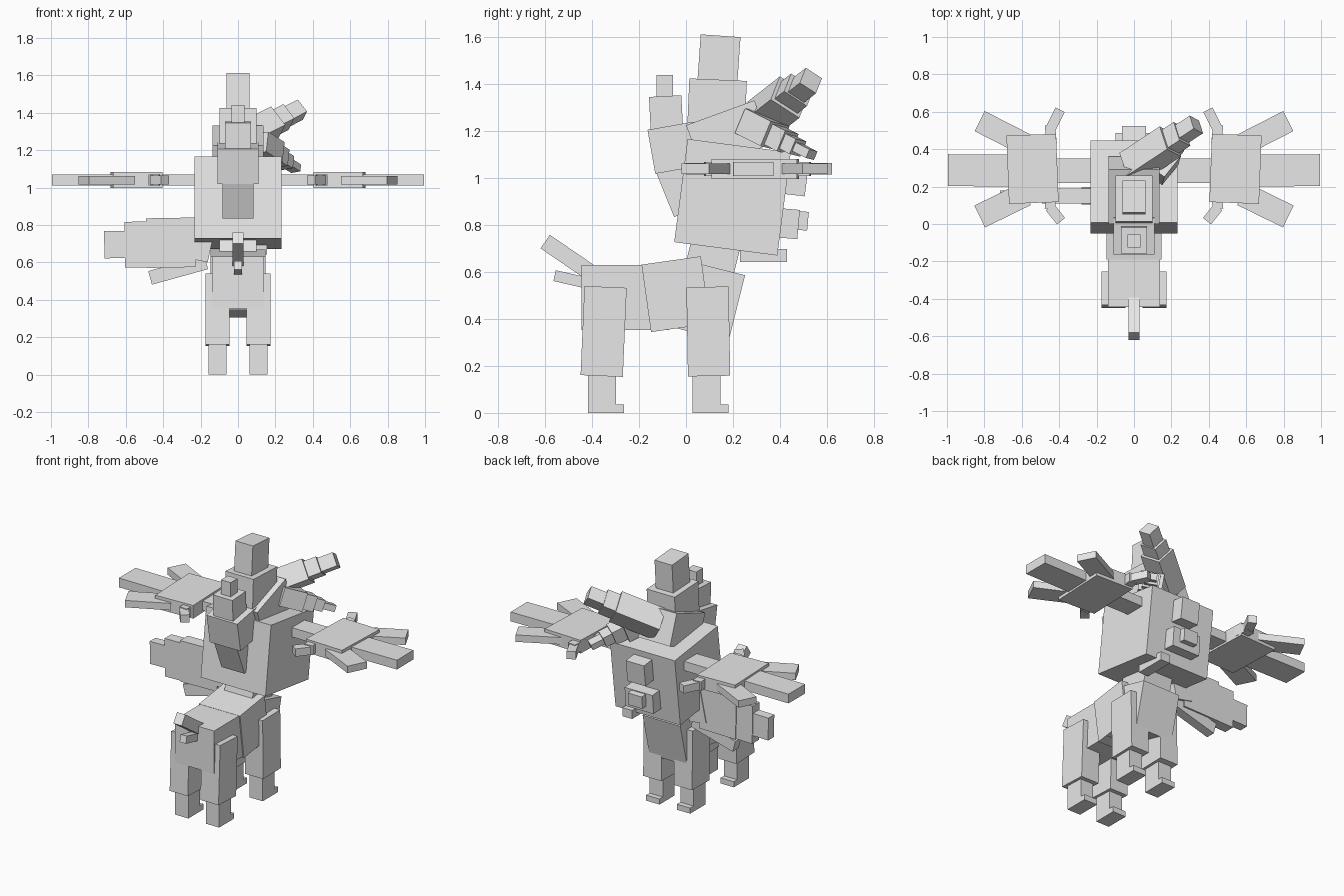
import bpy
from math import radians
from mathutils import Vector, Matrix

cube = bpy.data.objects.get("Cube")
if cube:
    bpy.data.objects.remove(cube, do_unlink=True)

grey = bpy.data.materials.new("plain_grey")
grey.use_nodes = True
grey.diffuse_color = (0.8, 0.8, 0.8, 1)
grey.node_tree.nodes["Principled BSDF"].inputs["Base Color"].default_value = (0.8, 0.8, 0.8, 1)


def block(name, centre, size, rotation):
    bpy.ops.mesh.primitive_cube_add(size=1)
    ob = bpy.context.object
    ob.name = name
    ob.data.materials.append(grey)
    ob.matrix_world = (Matrix.Translation(centre) @ rotation.to_4x4()
                       @ Matrix.Diagonal((*size, 1)))
    return ob


def box(name, centre, size, pitch=0, axis='X'):
    """Box turned about one axis, in degrees."""
    return block(name, centre, size, Matrix.Rotation(radians(pitch), 3, axis))


def bar(name, start, end, width, height, up=(0, 0, 1)):
    """Box running from one point to another."""
    start, end = Vector(start), Vector(end)
    along = (end - start).normalized()
    side = Vector(up).cross(along).normalized()
    top = along.cross(side)
    turn = Matrix((along, side, top)).transposed()
    return block(name, (start + end) / 2, ((end - start).length, width, height), turn)


def chain(name, start, direction, up, links):
    """Row of boxes placed end to end: length, width, height."""
    pos, step = Vector(start), Vector(direction).normalized()
    for i, (length, width, height) in enumerate(links, 1):
        end = pos + step * length
        bar(f"{name}_{i}", pos, end, width, height, up)
        pos = end


# Four-legged lower body
box("hindquarters", (0, -.26, .492), (.28, .37, .277))
box("middle_body", (0, -.043, .506), (.294, .255, .29), 8)
box("chest", (0, .1, .475), (.27, .24, .29), -14)
box("waist", (0, .11, .65), (.2, .21, .16), -14)

# Legs
for side, s in (("left", 1), ("right", -1)):
    for kind, y, tilt in (("hind", -.351, -2.5), ("fore", .095, 1)):
        box(f"{side}_{kind}_upper_leg", (s * .11, y, .347), (.13, .18, .38), tilt)
        box(f"{side}_{kind}_lower_leg", (s * .11, y - .007, .09), (.095, .12, .18))
        box(f"{side}_{kind}_foot", (s * .11, y + .011, .018), (.095, .152, .036))

# Tail
bar("upper_tail", (0, -.41, .60), (0, -.60, .73), .06, .07)
bar("lower_tail", (0, -.42, .553), (0, -.56, .585), .045, .047)

# Large upper torso with stepped nose and front blocks
box("torso", (0, .198, .919), (.464, .443, .443), -7.4)
box("nose_base", (0, .43, .807), (.2, .1, .125), -5)
box("nose_tip", (0, .48, .82), (.1, .08, .08), -5)
box("chest_block", (0, .45, 1.0), (.13, .13, .14), -7)
bar("chin_bar", (.12, .23, .67), (.12, .43, .67), .07, .055, (0, .2, 1))

# Neck and tall crest
box("neck", (0, .18, 1.185), (.275, .31, .2), 20)
box("crest_base", (0, .132, 1.31), (.2, .245, .22), -2.5)
box("crest_top", (0, .14, 1.5), (.125, .17, .215), -4)

# Back hump with stacked spikes
box("hump_lower", (0, -.015, .96), (.165, .16, .205), 22)
box("hump", (0, -.049, 1.13), (.22, .2, .19), 10)
box("spike_base", (0, -.085, 1.275), (.14, .138, .15), 3)
box("spike_tip", (0, -.09, 1.39), (.07, .07, .1))

# Open jaws turned to one side
chain("upper_jaw", (-.02, .30, 1.235), (.76, .50, .39), (-.4, .4, .82),
      ((.28, .15, .13), (.08, .12, .1), (.1, .085, .085)))
chain("lower_jaw", (.10, .27, 1.235), (.58, .73, -.37), (.1, .38, .92),
      ((.15, .14, .115), (.075, .1, .095), (.06, .08, .07), (.08, .06, .04)))

# Spread wings with palm plate, three long feathers and two hooked claws
for side, s in (("left", 1), ("right", -1)):
    def wing_bar(name, a, b, width, height):
        bar(f"{side}_{name}", (s * a[0], a[1], 1.04), (s * b[0], b[1], 1.04), width, height)
    wing_bar("wing_arm", (.2, .285), (.42, .285), .13, .06)
    wing_bar("wing_palm", (.41, .3), (.675, .29), .365, .085)
    wing_bar("middle_feather", (.64, .285), (.995, .288), .17, .06)
    wing_bar("back_feather", (.58, .425), (.825, .55), .12, .045)
    wing_bar("front_feather", (.58, .16), (.825, .04), .13, .045)
    wing_bar("back_claw", (.44, .43), (.45, .53), .055, .06)
    wing_bar("back_claw_tip", (.445, .51), (.395, .61), .055, .05)
    wing_bar("front_claw", (.44, .16), (.45, .08), .055, .06)
    wing_bar("front_claw_tip", (.45, .09), (.39, .015), .055, .05)

# Side fin on one flank
box("fin_root", (-.2, .15, .71), (.12, .09, .2), 12, 'Y')
box("fin_inner", (-.36, .15, .705), (.26, .08, .265), -1, 'Y')
box("fin_outer", (-.54, .15, .695), (.13, .07, .245), -1, 'Y')
box("fin_tip", (-.65, .15, .695), (.13, .06, .145), -1, 'Y')
bar("fin_lower_spike", (-.47, .15, .517), (-.17, .15, .60), .06, .075)
